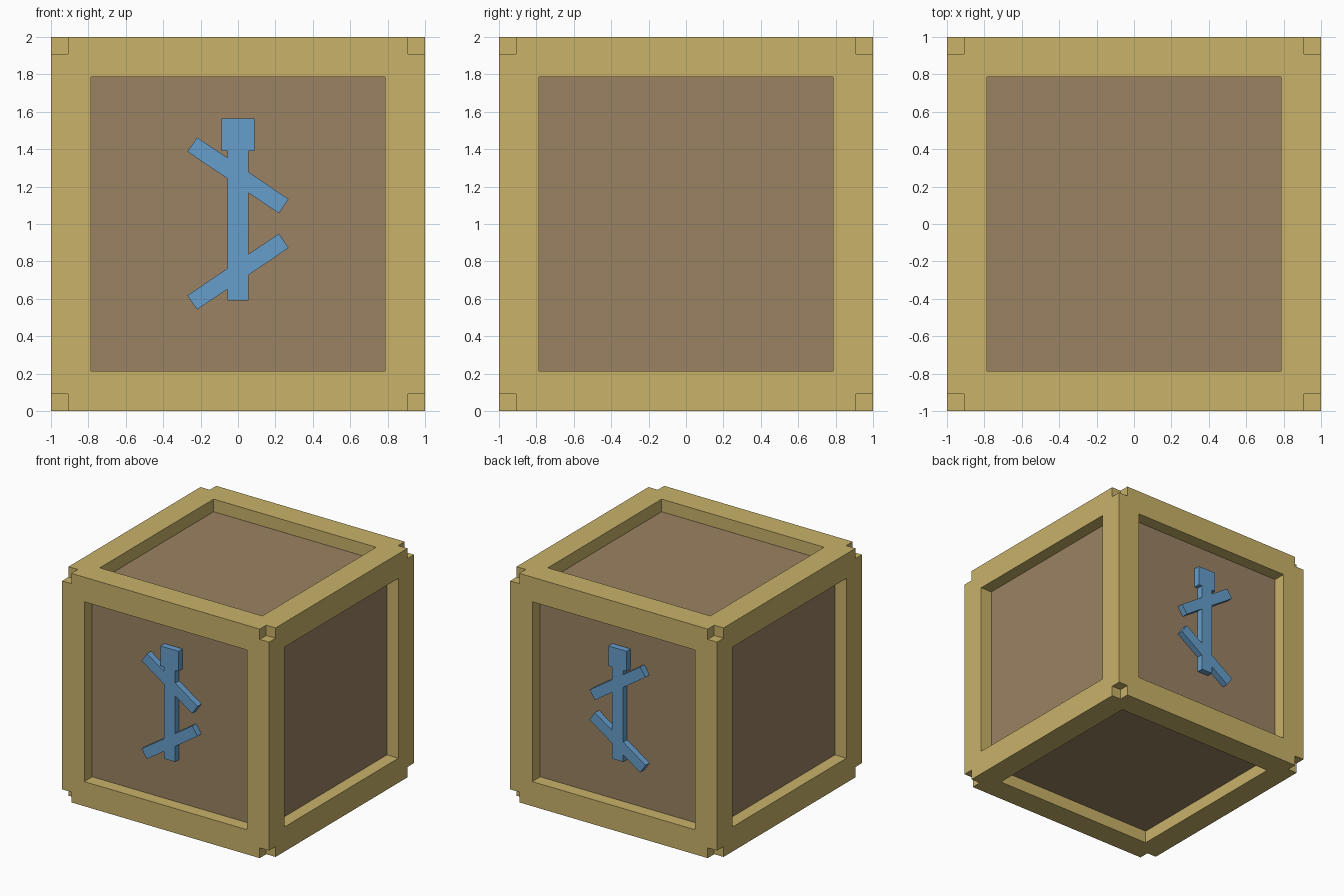
import bpy, bmesh, math
from mathutils import Matrix, Vector

if "Cube" in bpy.data.objects:
    bpy.data.objects.remove(bpy.data.objects["Cube"])

H = 1.0         # half size of the crate
OPEN = 0.785    # half size of the panel openings
CORE = 0.89     # half size of the recessed core
NOTCH = 0.09    # corner notch size
RUNE = 0.055    # emblem thickness


def material(name, rgb):
    m = bpy.data.materials.new(name)
    lin = [((c / 255 + 0.055) / 1.055) ** 2.4 for c in rgb]
    m.diffuse_color = (*lin, 1)
    m.use_nodes = True
    m.node_tree.nodes["Principled BSDF"].inputs["Base Color"].default_value = m.diffuse_color
    return m


def box(name, centre, size, mat, tilt=0.0):
    """Box of given size, turned about the y axis."""
    bm = bmesh.new()
    bmesh.ops.create_cube(bm, size=1, matrix=Matrix.Translation(centre)
                          @ Matrix.Rotation(tilt, 4, 'Y')
                          @ Matrix.Diagonal((*size, 1)))
    me = bpy.data.meshes.new(name)
    bm.to_mesh(me)
    bm.free()
    me.materials.append(mat)
    ob = bpy.data.objects.new(name, me)
    bpy.context.collection.objects.link(ob)
    return ob


def combine(ob, tools, op):
    """Apply boolean tools to an object and delete them."""
    for t in tools:
        mod = ob.modifiers.new("bool", 'BOOLEAN')
        mod.operation, mod.object, mod.solver = op, t, 'EXACT'
    bpy.context.view_layer.update()
    dg = bpy.context.evaluated_depsgraph_get()
    me = bpy.data.meshes.new_from_object(ob.evaluated_get(dg))
    ob.modifiers.clear()
    ob.data = me
    me.name = ob.name
    for t in tools:
        bpy.data.objects.remove(t)


gold = material("pale gold", (200, 178, 105))
brown = material("brown panel", (155, 130, 98))
blue = material("blue emblem", (102, 157, 203))

# Frame: cube with three through openings and notched corners
frame = box("frame", (0, 0, H), (2 * H,) * 3, gold)
cutters = []
for axis in range(3):
    size = [2 * OPEN] * 3
    size[axis] = 3
    cutters.append(box("cutter", (0, 0, H), size, gold))
for sx in (-1, 1):
    for sy in (-1, 1):
        for sz in (-1, 1):
            centre = Vector((sx, sy, sz)) * H + Vector((0, 0, H))
            cutters.append(box("cutter", centre, (2 * NOTCH,) * 3, gold))
combine(frame, cutters, 'DIFFERENCE')

# Core: its six sides show as the recessed panels
box("panel_core", (0, 0, H), (2 * CORE,) * 3, brown)

# Emblems on the front and back panels: stem, head and two slanted bars
for name, side in (("front_emblem", -1), ("back_emblem", 1)):
    depth = RUNE + 0.02
    y = side * (CORE + RUNE - depth / 2)
    tilt = math.radians(34)
    stem = box(name, (0, y, 1.0), (0.11, depth, 0.82), blue)
    parts = [box("head", (0, y, 1.4775), (0.176, depth, 0.175), blue),
             box("upper_bar", (0, y, 1.26), (0.59, depth, 0.092), blue, tilt),
             box("lower_bar", (0, y, 0.745), (0.59, depth, 0.092), blue, -tilt)]
    combine(stem, parts, 'UNION')
